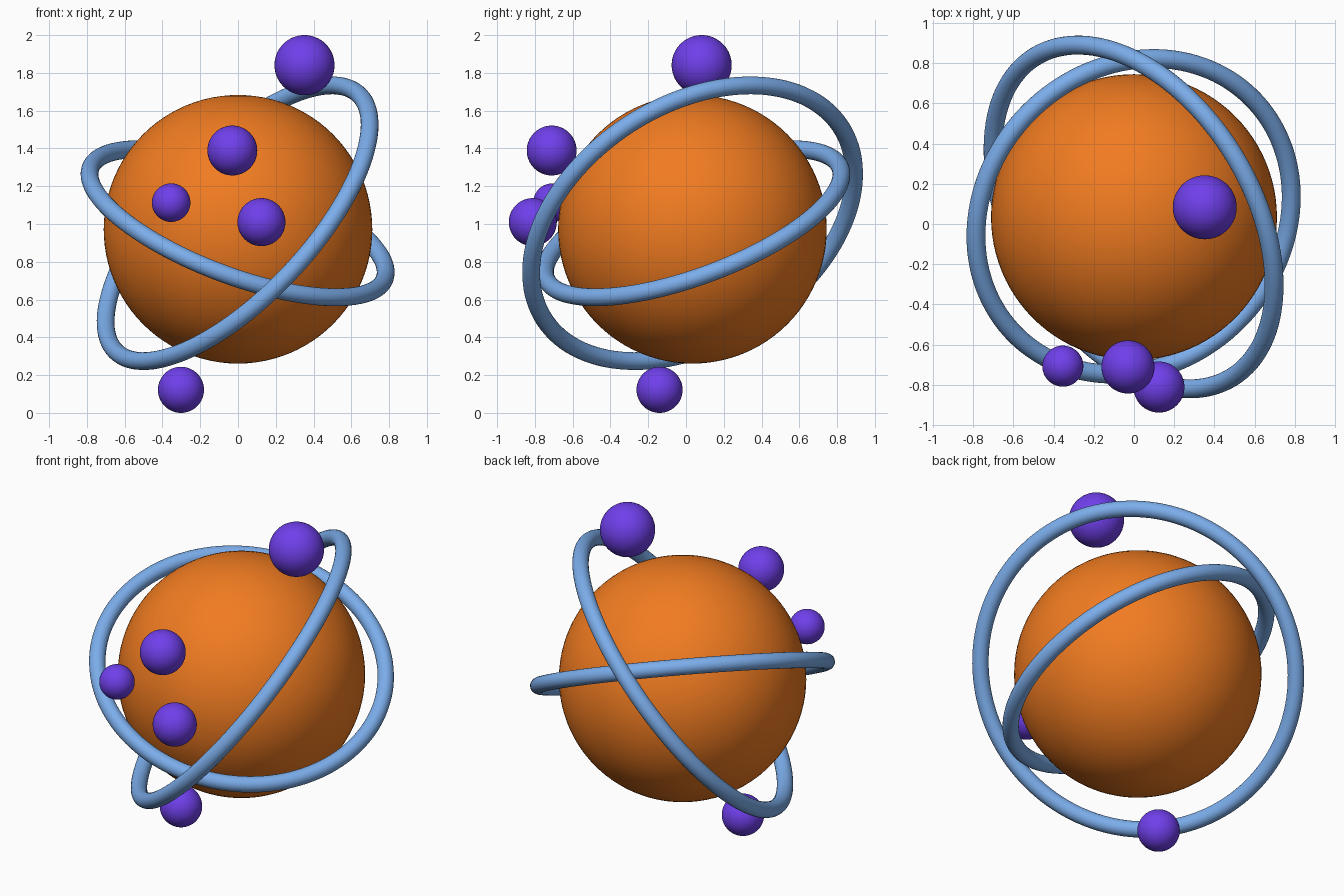
import bpy
from mathutils import Vector

if "Cube" in bpy.data.objects:
    bpy.data.objects.remove(bpy.data.objects["Cube"])


def material(name, color):
    m = bpy.data.materials.new(name)
    m.diffuse_color = (*color, 1)
    m.use_nodes = True
    m.node_tree.nodes["Principled BSDF"].inputs["Base Color"].default_value = m.diffuse_color
    return m


orange = material("orange", (0.88, 0.20, 0.015))
purple = material("purple", (0.16, 0.05, 0.83))
blue = material("blue", (0.20, 0.42, 0.83))


def finish(name, mat):
    ob = bpy.context.object
    ob.name = name
    ob.data.materials.append(mat)
    bpy.ops.object.shade_smooth()


def ball(name, loc, radius, mat, seg=64):
    bpy.ops.mesh.primitive_uv_sphere_add(segments=seg, ring_count=seg // 2,
                                         radius=radius, location=loc)
    finish(name, mat)


def ring(name, loc, normal, radius, tube):
    rot = Vector(normal).to_track_quat('Z', 'Y').to_euler()
    bpy.ops.mesh.primitive_torus_add(major_segments=128, minor_segments=24,
                                     major_radius=radius, minor_radius=tube,
                                     location=loc, rotation=rot)
    finish(name, mat=blue)


# Central sphere
ball("core", (0, 0.034, 0.972), 0.711, orange, 96)

# Two tilted orbit rings, defined by centre and plane normal
ring("steep_ring", (-0.002, 0.035, 1.004), (-0.665, -0.407, 0.626), 0.936, 0.047)
ring("shallow_ring", (-0.002, 0.038, 1.004), (0.334, -0.332, 0.882), 0.832, 0.047)

# Small balls scattered around the core
balls = [
    ("top_ball", (0.352, 0.083, 1.841), 0.159),
    ("upper_front_ball", (-0.03, -0.711, 1.389), 0.132),
    ("left_front_ball", (-0.354, -0.707, 1.113), 0.102),
    ("right_front_ball", (0.124, -0.811, 1.010), 0.127),
    ("bottom_ball", (-0.302, -0.140, 0.122), 0.122),
]
for name, loc, r in balls:
    ball(name, loc, r, purple)
